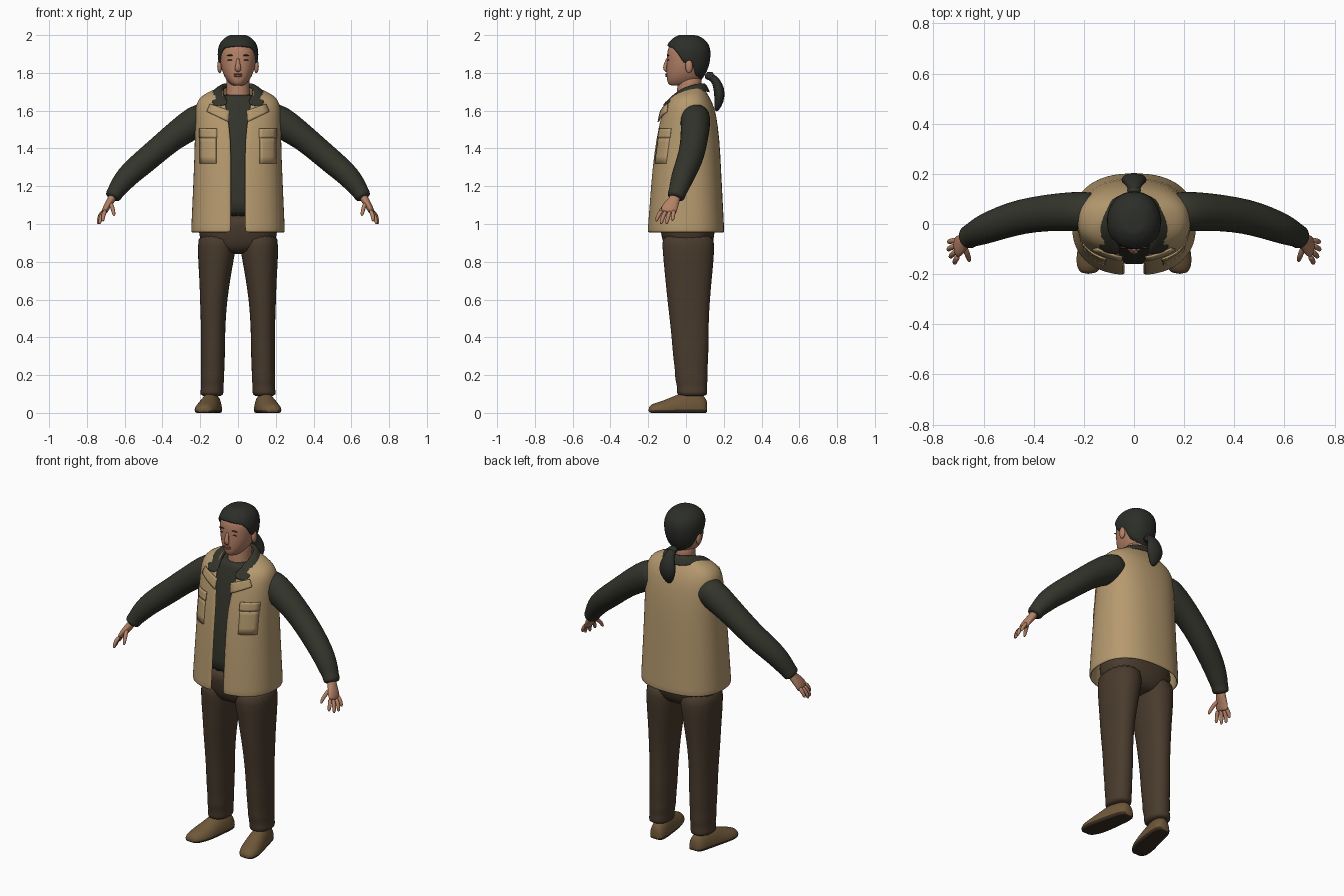
import bpy, bmesh
from math import sin, cos, asin, pi
from mathutils import Vector

if "Cube" in bpy.data.objects:
    bpy.data.objects.remove(bpy.data.objects["Cube"])


def material(name, *rgb):
    lin = [((c / 255 + 0.055) / 1.055) ** 2.4 for c in rgb] + [1]
    m = bpy.data.materials.new(name)
    m.use_nodes = True
    m.diffuse_color = lin
    m.node_tree.nodes["Principled BSDF"].inputs["Base Color"].default_value = lin
    m.node_tree.nodes["Principled BSDF"].inputs["Roughness"].default_value = 0.9
    return m


TAN = material("tan cloth", 182, 154, 111)
DARK = material("dark green cloth", 51, 52, 43)
BROWN = material("brown cloth", 73, 59, 45)
LEATHER = material("shoe leather", 112, 88, 58)
SOLE = material("shoe sole", 56, 44, 32)
SKIN = material("skin", 180, 129, 102)
HAIR = material("hair", 44, 46, 41)
LIP = material("lips", 152, 98, 82)
LASH = material("brow and lash", 66, 48, 40)


def finish(name, bm, mat, mirror=False, levels=1, thick=0):
    bmesh.ops.recalc_face_normals(bm, faces=bm.faces)
    me = bpy.data.meshes.new(name)
    bm.to_mesh(me)
    bm.free()
    me.materials.append(mat)
    for p in me.polygons:
        p.use_smooth = True
    ob = bpy.data.objects.new(name, me)
    bpy.context.scene.collection.objects.link(ob)
    if mirror:
        ob.modifiers.new("mirror", "MIRROR")
    if thick:
        s = ob.modifiers.new("thickness", "SOLIDIFY")
        s.thickness, s.offset = thick, 0
    if levels:
        s = ob.modifiers.new("smooth", "SUBSURF")
        s.levels = s.render_levels = levels
    return ob


def loft(name, rings, mat, closed=True, **kw):
    """Skin a list of point rings; closed rings get end caps."""
    bm = bmesh.new()
    vs = [[bm.verts.new(p) for p in r] for r in rings]
    n = len(vs[0])
    for a, b in zip(vs, vs[1:]):
        for i in range(n if closed else n - 1):
            j = (i + 1) % n
            bm.faces.new((a[i], a[j], b[j], b[i]))
    if closed:
        bm.faces.new(vs[0])
        bm.faces.new(vs[-1])
    return finish(name, bm, mat, **kw)


def tube(name, path, mat, hint=(0, 1, 0), n=12, **kw):
    """Path of (x, y, z, radius along hint, radius across)."""
    pts = [Vector(p[:3]) for p in path]
    rings = []
    for i, p in enumerate(path):
        t = (pts[min(i + 1, len(pts) - 1)] - pts[max(i - 1, 0)]).normalized()
        u = Vector(hint)
        u = (u - t * u.dot(t)).normalized()
        v = t.cross(u)
        rings.append([pts[i] + u * p[3] * cos(k * 2 * pi / n) + v * p[4] * sin(k * 2 * pi / n)
                      for k in range(n)])
    return loft(name, rings, mat, **kw)


def ball(name, loc, size, mat, mirror=False):
    bm = bmesh.new()
    bmesh.ops.create_uvsphere(bm, u_segments=16, v_segments=10, radius=1)
    bmesh.ops.scale(bm, vec=size, verts=bm.verts)
    bmesh.ops.translate(bm, vec=loc, verts=bm.verts)
    return finish(name, bm, mat, mirror=mirror, levels=0)


def lerp_table(table, z):
    for a, b in zip(table, table[1:]):
        if z <= b[0]:
            f = max(0, (z - a[0]) / (b[0] - a[0]))
            return [p + (q - p) * f for p, q in zip(a, b)]
    return table[-1]


def outline(row, phi, e=2.0, cx=0, grow=0):
    """Point on a flat ring (z, half width, front y, back y); phi 0 is the front."""
    z, rx, yf, yb = row
    s, c = sin(phi), cos(phi)
    sx = (1 if s > 0 else -1) * abs(s) ** (2 / e)
    sy = (1 if c > 0 else -1) * abs(c) ** (2 / e)
    return (cx + (rx + grow) * sx, (yf + yb) / 2 - ((yb - yf) / 2 + grow) * sy, z)


def ringed(row, n=28, **kw):
    return [outline(row, k * 2 * pi / n, **kw) for k in range(n)]


# Vest: open-fronted shell
E = 2.4
VEST = [(.955, .243, -.2, .197), (.97, .243, -.2, .197), (1.1, .237, -.19, .19),
        (1.3, .228, -.175, .18), (1.45, .223, -.155, .172), (1.58, .223, -.128, .155),
        (1.64, .217, -.108, .135), (1.675, .19, -.08, .115), (1.7, .14, -.045, .1),
        (1.725, .088, -.02, .085)]
rows = []
for row in VEST:
    gap = .036 if row[0] < 1.5 else .036 + (row[0] - 1.5) * .22
    start = asin((gap / row[1]) ** (E / 2))
    rows.append([outline(row, start + (2 * pi - 2 * start) * k / 32, E) for k in range(33)])
loft("vest", rows, TAN, closed=False, thick=.012)


def vest_patch(name, corners, lift):
    """Cloth plate laid on the vest front; corners are (x, z)."""
    a, b, c, d = [Vector(p) for p in corners]
    grid = []
    for i in range(6):
        line = []
        for j in range(5):
            x, z = a.lerp(b, i / 5).lerp(d.lerp(c, i / 5), j / 4)
            _, rx, yf, yb = lerp_table(VEST, z)
            y = (yf + yb) / 2 - (yb - yf) / 2 * (1 - min(1, abs(x / rx)) ** E) ** (1 / E)
            line.append((x, y - lift, z))
        grid.append(line)
    loft(name, grid, TAN, closed=False, mirror=True, levels=0, thick=.008)


vest_patch("vest_lapel", [(.045, 1.6), (.05, 1.54), (.165, 1.595), (.148, 1.635)], .012)
vest_patch("chest_pocket", [(.115, 1.32), (.2, 1.32), (.2, 1.47), (.115, 1.47)], .006)
vest_patch("pocket_flap", [(.112, 1.455), (.203, 1.455), (.203, 1.505), (.112, 1.505)], .009)

# Shirt body, sleeves and collar
shirt = [(1.03, .218, -.165, .17)]
shirt += [(z, rx - .02, yf + .027, yb - .02) for z, rx, yf, yb in VEST[2:7]]
shirt += [(1.67, .12, -.075, .09), (1.688, .074, -.055, .085)]
loft("shirt", [ringed(r, e=E) for r in shirt], DARK)

tube("sleeve", [(.14, .05, 1.575, .078, .075), (.2, .05, 1.555, .08, .085), (.25, .05, 1.525, .08, .085),
                (.35, .045, 1.457, .074, .07), (.45, .03, 1.37, .071, .068), (.53, .005, 1.303, .067, .066),
                (.59, -.018, 1.25, .062, .061), (.635, -.038, 1.19, .053, .052),
                (.648, -.045, 1.17, .047, .044), (.66, -.052, 1.15, .05, .046),
                (.668, -.057, 1.135, .042, .036)], DARK, n=16, mirror=True)

loft("shirt_collar", [
    [(0, .135, 1.69), (.09, .11, 1.7), (.135, .03, 1.71), (.147, -.05, 1.685), (.142, -.114, 1.615)],
    [(0, .105, 1.755), (.07, .085, 1.76), (.092, .02, 1.745), (.095, -.05, 1.712), (.065, -.127, 1.622)],
    [(0, .09, 1.72), (.06, .07, 1.725), (.078, .02, 1.71), (.075, -.045, 1.68), (.05, -.115, 1.645)]],
    DARK, closed=False, mirror=True, levels=2, thick=.007)

# Trousers
HIPS = [(.84, .11, -.085, .1), (.88, .18, -.115, .135), (.93, .207, -.13, .15),
        (.99, .21, -.138, .156), (1.06, .205, -.14, .155)]
loft("trouser_seat", [ringed(r, e=E) for r in HIPS], BROWN)
LEG = [(.96, .11, .1, -.13, .15), (.88, .111, .103, -.127, .152), (.8, .118, .094, -.12, .147),
       (.7, .123, .082, -.11, .137), (.6, .129, .073, -.1, .128), (.5, .131, .067, -.088, .122),
       (.4, .132, .064, -.077, .12), (.3, .133, .065, -.07, .12), (.22, .134, .061, -.058, .113),
       (.18, .135, .064, -.06, .117), (.14, .136, .058, -.047, .11), (.11, .138, .063, -.05, .115),
       (.085, .139, .06, -.045, .112)]
loft("trouser_leg", [ringed((z, rx, yf, yb), n=20, e=2.2, cx=cx) for z, cx, rx, yf, yb in LEG],
     BROWN, mirror=True)

# Shoes: domed sections with a flat sole, toes turned out
rings = []
for y, cx, w, h in [(.113, .128, .025, .06), (.1, .13, .045, .09), (.05, .135, .053, .112),
                    (0, .145, .056, .116), (-.06, .155, .061, .092), (-.12, .168, .064, .066),
                    (-.17, .178, .053, .052), (-.2, .182, .03, .034)]:
    ring = []
    for k in range(16):
        s, c = sin(k * pi / 8), cos(k * pi / 8)
        z = .014 + (h - .014) * s if s > -.01 else .014 * (1 - min(1, -2.7 * s))
        ring.append((cx + w * c, y, z))
    rings.append(ring)
shoe = loft("shoe", rings, LEATHER, mirror=True)
shoe.data.materials.append(SOLE)
for p in shoe.data.polygons:
    if p.center.z < .013:
        p.material_index = 1

# Hands
tube("palm", [(.655, -.052, 1.165, .03, .024), (.672, -.062, 1.125, .03, .022),
              (.69, -.08, 1.1, .042, .02), (.705, -.093, 1.07, .045, .017),
              (.708, -.096, 1.058, .04, .013)], SKIN, mirror=True)
FINGERS = {"index_finger": ((.7, -.126, 1.075), (.715, -.148, 1.045), (.715, -.158, 1.012)),
           "middle_finger": ((.706, -.106, 1.07), (.728, -.124, 1.035), (.733, -.133, .997)),
           "ring_finger": ((.708, -.085, 1.07), (.736, -.096, 1.035), (.742, -.104, .998)),
           "little_finger": ((.706, -.065, 1.075), (.732, -.068, 1.045), (.741, -.073, 1.015)),
           "thumb": ((.678, -.085, 1.115), (.662, -.128, 1.082), (.655, -.15, 1.04))}
for name, pts in FINGERS.items():
    tube(name, [(*p, r, r) for p, r in zip(pts, (.013, .012, .009))], SKIN, n=8, mirror=True, levels=2)

# Head and neck
HEAD = [(1.732, .026, -.08, .03), (1.738, .038, -.092, .05), (1.755, .055, -.1, .07),
        (1.78, .073, -.103, .09), (1.82, .088, -.104, .108), (1.86, .095, -.102, .118),
        (1.9, .098, -.101, .12), (1.93, .095, -.096, .117), (1.96, .081, -.08, .1),
        (1.98, .058, -.055, .073), (1.991, .03, -.025, .04)]
loft("head", [ringed(r, e=2.15) for r in HEAD], SKIN)
loft("neck", [ringed(r, n=20) for r in [(1.62, .075, -.06, .085), (1.69, .064, -.05, .082),
                                       (1.74, .062, -.045, .083), (1.8, .062, -.045, .085)]], SKIN)
tube("nose", [(0, -.097, 1.88, .008, .008), (0, -.106, 1.85, .011, .01), (0, -.113, 1.826, .018, .012),
              (0, -.106, 1.812, .017, .009), (0, -.1, 1.808, .01, .006)], SKIN, hint=(1, 0, 0), n=10)
ball("ear", (.097, .016, 1.835), (.013, .02, .036), SKIN, True)
ball("upper_lip", (0, -.103, 1.793), (.025, .007, .005), LIP)
ball("lower_lip", (0, -.102, 1.784), (.021, .008, .006), LIP)
ball("closed_eye", (.039, -.093, 1.868), (.017, .004, .003), LASH, True)
ball("eyebrow", (.041, -.094, 1.893), (.021, .004, .0035), LASH, True)

# Hair: cap grown from the head, trimmed along the hairline, with a ponytail
HAIRLINE = [(0, 1.94), (.25, 1.932), (.36, 1.9), (.46, 1.845), (.56, 1.86), (.66, 1.79), (1, 1.752)]
caps = []
for k in range(9):
    ring = []
    for i in range(40):
        phi = i * 2 * pi / 40
        low = lerp_table(HAIRLINE, min(phi, 2 * pi - phi) / pi)[1]
        t = max(0, k - 1) / 7
        z = 1.991 - (1.991 - low) * (1 - t) ** 1.6
        x, y, _ = outline(lerp_table(HEAD, z), phi, 2.15, grow=-.012 if k == 0 else .011)
        ring.append((x, y, z + .011 * t))
    caps.append(ring)
cap = loft("hair", caps, HAIR)
bm = bmesh.new()
bm.from_mesh(cap.data)
bm.faces.ensure_lookup_table()
bmesh.ops.delete(bm, geom=[bm.faces[-2]], context="FACES_ONLY")
bm.to_mesh(cap.data)
bm.free()
tube("ponytail", [(0, .1, 1.79, .03, .025), (0, .135, 1.78, .024, .02), (0, .16, 1.755, .032, .024),
                  (0, .175, 1.715, .05, .03), (0, .178, 1.67, .054, .028), (0, .17, 1.63, .036, .022),
                  (0, .158, 1.595, .01, .008)], HAIR, hint=(1, 0, 0), n=14)
ball("hair_tie", (0, .134, 1.782), (.028, .014, .024), DARK)
